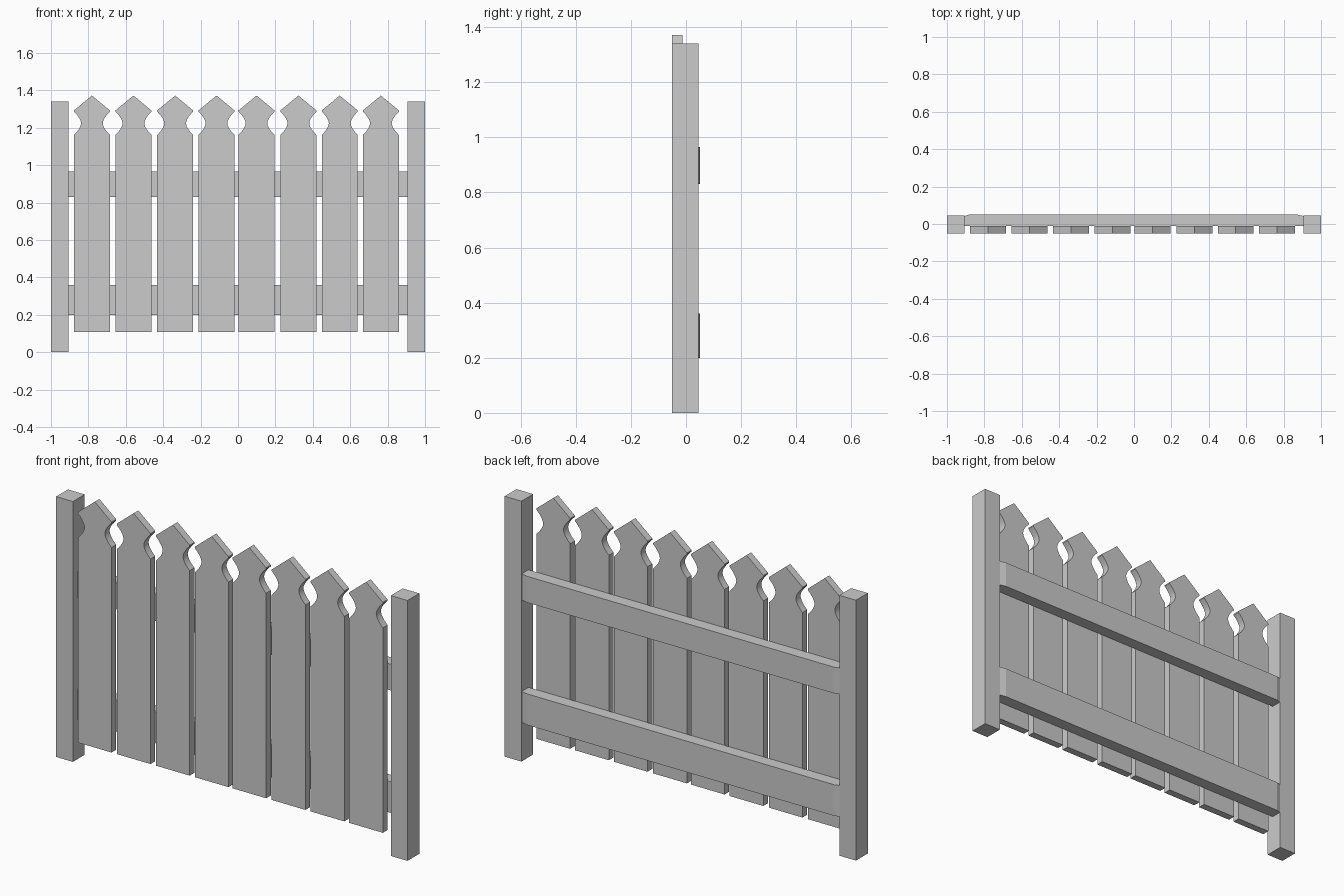
import bpy, bmesh
from mathutils import Vector

if "Cube" in bpy.data.objects:
    bpy.data.objects.remove(bpy.data.objects["Cube"])


def extrude_outline(name, points, direction):
    """Prism from a planar outline swept along a direction."""
    bm = bmesh.new()
    face = bm.faces.new([bm.verts.new(p) for p in points])
    swept = bmesh.ops.extrude_face_region(bm, geom=[face], use_keep_orig=True)
    verts = [v for v in swept["geom"] if isinstance(v, bmesh.types.BMVert)]
    bmesh.ops.translate(bm, verts=verts, vec=Vector(direction))
    bmesh.ops.recalc_face_normals(bm, faces=bm.faces)
    mesh = bpy.data.meshes.new(name)
    bm.to_mesh(mesh)
    bm.free()
    obj = bpy.data.objects.new(name, mesh)
    bpy.context.collection.objects.link(obj)
    return obj


# Posts
for side, label in ((-1, "left"), (1, "right")):
    a, b = side * 1.0, side * 0.905
    extrude_outline(f"{label}_post",
                    [(a, -0.05, 0), (b, -0.05, 0), (b, 0.046, 0), (a, 0.046, 0)],
                    (0, 0, 1.34))

# Rails, with the back edge eased where it meets the posts
rail = [(-0.905, -0.012), (0.905, -0.012), (0.905, 0.043), (0.87, 0.051),
        (-0.88, 0.051), (-0.905, 0.043)]
for label, low, high in (("lower", 0.20, 0.36), ("upper", 0.83, 0.965)):
    extrude_outline(f"{label}_rail", [(x, y, low) for x, y in rail],
                    (0, 0, high - low))

# Picket half outline: straight body, curved neck notch, pointed head
half = [(0.096, 0.107)]
for i in range(13):
    t = i / 6 - 1
    half.append((0.058 + 0.038 * abs(t) ** 1.7, 1.224 + 0.062 * t))
half.append((0.096, 1.293))
outline = half + [(0, 1.372)] + [(-x, z) for x, z in reversed(half)]

# Pickets
centres = (-0.781, -0.559, -0.336, -0.115, 0.099, 0.323, 0.544, 0.764)
for n, cx in enumerate(centres, 1):
    picket = extrude_outline(f"picket_{n}",
                             [(cx + x, -0.05, z) for x, z in outline],
                             (0, 0.038, 0))
    bpy.ops.object.select_all(action='DESELECT')
    picket.select_set(True)
    bpy.context.view_layer.objects.active = picket
    bpy.ops.object.shade_smooth_by_angle()
